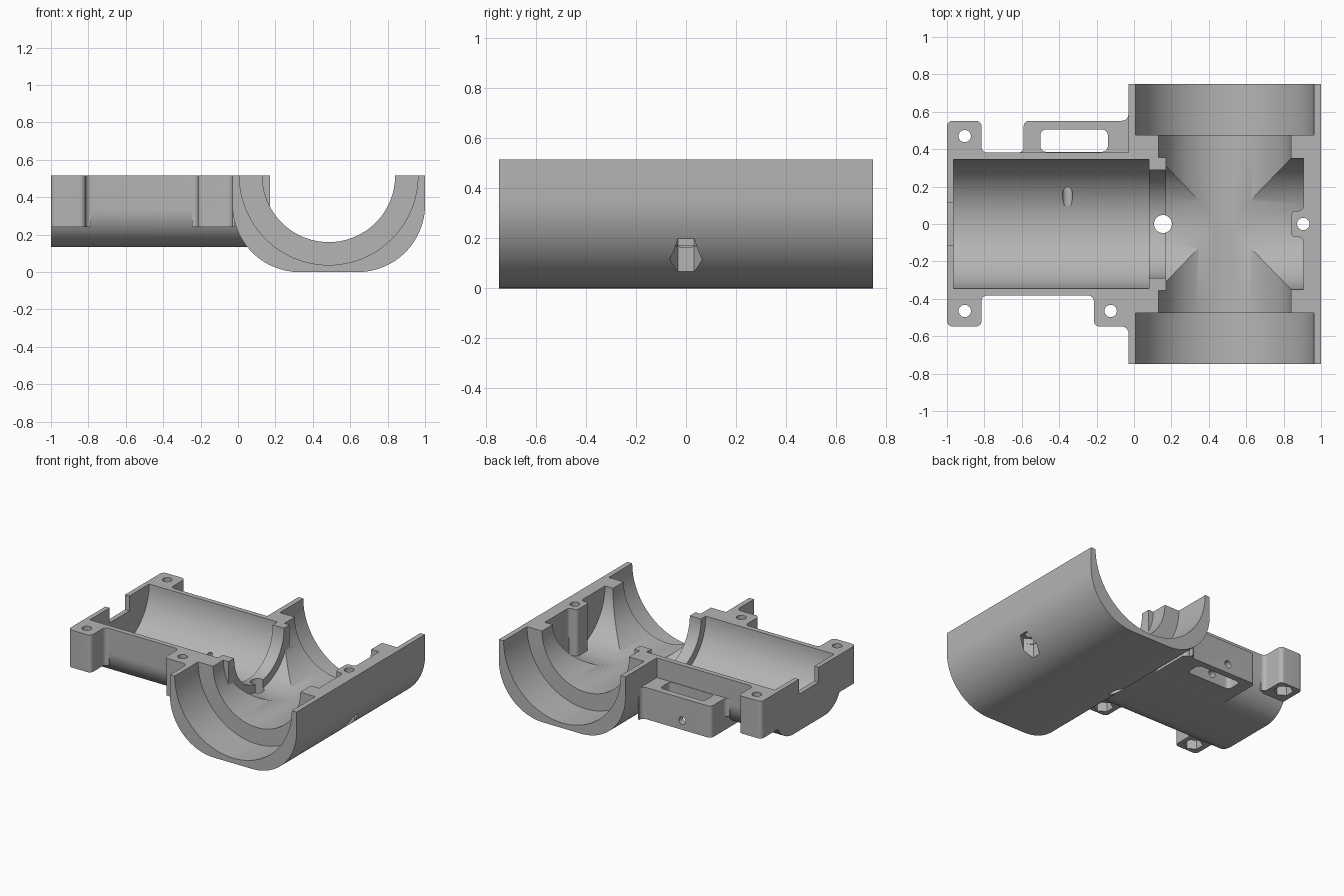
import bpy, bmesh
from math import pi, cos, sin
from mathutils import Matrix

if "Cube" in bpy.data.objects:
    bpy.data.objects.remove(bpy.data.objects["Cube"])

TOP = 0.515      # parting plane height
OVER = 0.56      # solids run past the plane and are sliced at the end
CX = 0.485       # centre of the cross tube

grey = bpy.data.materials.new("plain grey")
grey.use_nodes = True
grey.diffuse_color = (0.46, 0.46, 0.46, 1)
grey.node_tree.nodes["Principled BSDF"].inputs["Base Color"].default_value = (0.46, 0.46, 0.46, 1)


def finish(name, bm):
    bmesh.ops.recalc_face_normals(bm, faces=bm.faces)
    mesh = bpy.data.meshes.new(name)
    bm.to_mesh(mesh)
    bm.free()
    mesh.materials.append(grey)
    ob = bpy.data.objects.new(name, mesh)
    bpy.context.collection.objects.link(ob)
    return ob


def prism(name, pts, axis, a, b):
    """Extrude a 2D profile along an axis from a to b."""
    place = {"x": lambda u, v, w: (w, u, v),
             "y": lambda u, v, w: (u, w, v),
             "z": lambda u, v, w: (u, v, w)}[axis]
    bm = bmesh.new()
    low = [bm.verts.new(place(u, v, a)) for u, v in pts]
    high = [bm.verts.new(place(u, v, b)) for u, v in pts]
    bm.faces.new(low)
    bm.faces.new(high)
    n = len(pts)
    for i in range(n):
        j = (i + 1) % n
        bm.faces.new((low[i], low[j], high[j], high[i]))
    return finish(name, bm)


def arc(u, v, r, start, end, n=16):
    return [(u + r * cos(start + (end - start) * i / n),
             v + r * sin(start + (end - start) * i / n)) for i in range(n + 1)]


def rod(name, axis, u, v, r, a, b, n=96):
    return prism(name, arc(u, v, r, 0, 2 * pi, n)[:-1], axis, a, b)


def block(name, x0, x1, y0, y1, z0, z1, r=0.0):
    """Box with rounded upright edges."""
    if r:
        pts = (arc(x1 - r, y1 - r, r, 0, pi / 2, 8) + arc(x0 + r, y1 - r, r, pi / 2, pi, 8)
               + arc(x0 + r, y0 + r, r, pi, 1.5 * pi, 8) + arc(x1 - r, y0 + r, r, 1.5 * pi, 2 * pi, 8))
    else:
        pts = [(x0, y0), (x1, y0), (x1, y1), (x0, y1)]
    return prism(name, pts, "z", z0, z1)


def trough(name, axis, centre, half, bottom, r, a, b):
    """Straight-sided shell with a rounded, flat-bottomed underside."""
    pts = [(centre + half, OVER), (centre - half, OVER)]
    pts += arc(centre - half + r, bottom + r, r, pi, 1.5 * pi, 32)
    pts += arc(centre + half - r, bottom + r, r, 1.5 * pi, 2 * pi, 32)
    return prism(name, pts, axis, a, b)


def fillet(x, y, sx, sy, z0, r=0.03, z1=OVER):
    """Concave corner filler that opens toward (sx, sy)."""
    e = 0.01
    curve = [(x + sx * r * (1 - cos(t)), y + sy * r * (1 - sin(t)))
             for t in [pi / 2 * i / 8 for i in range(9)]]
    pts = [(x - sx * e, y - sy * e), (x - sx * e, y + sy * r)] + curve + [(x + sx * r, y - sy * e)]
    return prism("fillet", pts, "z", z0, z1)


def combine(base, tools, mode):
    for tool in tools:
        mod = base.modifiers.new("combine", "BOOLEAN")
        mod.operation = mode
        mod.solver = "EXACT"
        mod.object = tool
        bpy.context.view_layer.objects.active = base
        bpy.ops.object.modifier_apply(modifier=mod.name)
        bpy.data.objects.remove(tool)


# Cross tube and side barrel shells
housing = trough("tee_housing_half", "y", CX, 0.515, 0, 0.36, -0.748, 0.748)
barrel = trough("barrel", "x", 0, 0.382, 0.135, 0.2, -1, 0.2)

# Screw ears, cable loop and their corner fillets
EAR_Z, BAR_Z, BAR_TOP = 0.24, 0.137, 0.37
outer = [barrel,
         block("rear_ear", -1, -0.815, 0.3, 0.552, EAR_Z, OVER, 0.03),
         block("front_ear", -1, -0.815, -0.548, -0.3, EAR_Z, OVER, 0.03),
         block("inner_ear", -0.215, 0.02, -0.548, -0.3, EAR_Z, OVER, 0.03),
         block("cable_loop", -0.59, 0.02, 0.15, 0.552, BAR_Z, BAR_TOP, 0.03),
         fillet(-0.815, -0.382, 1, -1, EAR_Z), fillet(-0.215, -0.382, -1, -1, EAR_Z),
         fillet(-0.815, 0.382, 1, 1, EAR_Z), fillet(-0.59, 0.382, -1, 1, EAR_Z, z1=BAR_TOP),
         fillet(-0.03, -0.548, -1, -1, EAR_Z, 0.035),
         fillet(-0.03, 0.552, -1, 1, BAR_Z, 0.035, BAR_TOP)]
combine(housing, outer, "UNION")

# Cross tube bore with wider sockets at both ends
combine(housing, [rod("socket", "y", CX, TOP, 0.477, -1, -0.475),
                  rod("socket", "y", CX, TOP, 0.477, 0.475, 1),
                  rod("cross_bore", "y", CX, TOP, 0.355, -0.6, 0.6)], "DIFFERENCE")

# Retaining ring between barrel and cross tube
combine(housing, [block("ring", 0.06, 0.172, -0.355, 0.355, 0.15, OVER)], "UNION")
combine(housing, [rod("branch_bore", "x", 0, TOP, 0.35, 0.172, 0.905),
                  rod("ring_bore", "x", 0, TOP, 0.29, 0.04, 0.3),
                  rod("barrel_bore", "x", 0, TOP, 0.345, -0.965, 0.08)], "DIFFERENCE")

# Screw post on the closed end
combine(housing, [block("post", 0.84, 0.935, -0.07, 0.07, 0.17, OVER, 0.025),
                  fillet(0.905, 0.07, -1, 1, 0.3, 0.025),
                  fillet(0.905, -0.07, -1, -1, 0.3, 0.025)], "UNION")

# Screw holes, nut pockets, drain, cable slot, cable holes and end notch
cuts = [rod("drain", "z", 0.155, 0, 0.048, -0.1, 0.6, 32),
        block("cable_slot", -0.5, -0.14, 0.386, 0.505, 0, 0.7, 0.03),
        rod("tie_hole", "y", -0.355, 0.205, 0.027, 0.1, 0.7, 24),
        block("end_notch", -1.1, -0.95, -0.115, 0.115, 0.405, 0.7)]
for x, y, pocket in [(-0.905, 0.47, 0.31), (-0.905, -0.465, 0.31),
                     (-0.125, -0.465, 0.31), (0.905, 0, 0.21)]:
    cuts.append(rod("screw_hole", "z", x, y, 0.033, -0.1, 0.7, 32))
    hexagon = [(x + 0.065 * sin(k * pi / 3), y + 0.065 * cos(k * pi / 3)) for k in range(6)]
    cuts.append(prism("nut_pocket", hexagon, "z", -0.1, pocket))

# Flat parting plane
cuts.append(block("slice", -2, 2, -2, 2, TOP, 1))
combine(housing, cuts, "DIFFERENCE")

# Clean shading with sharp machined edges
bpy.ops.object.select_all(action="DESELECT")
housing.select_set(True)
bpy.context.view_layer.objects.active = housing
bpy.ops.object.shade_smooth_by_angle(angle=pi / 6)
